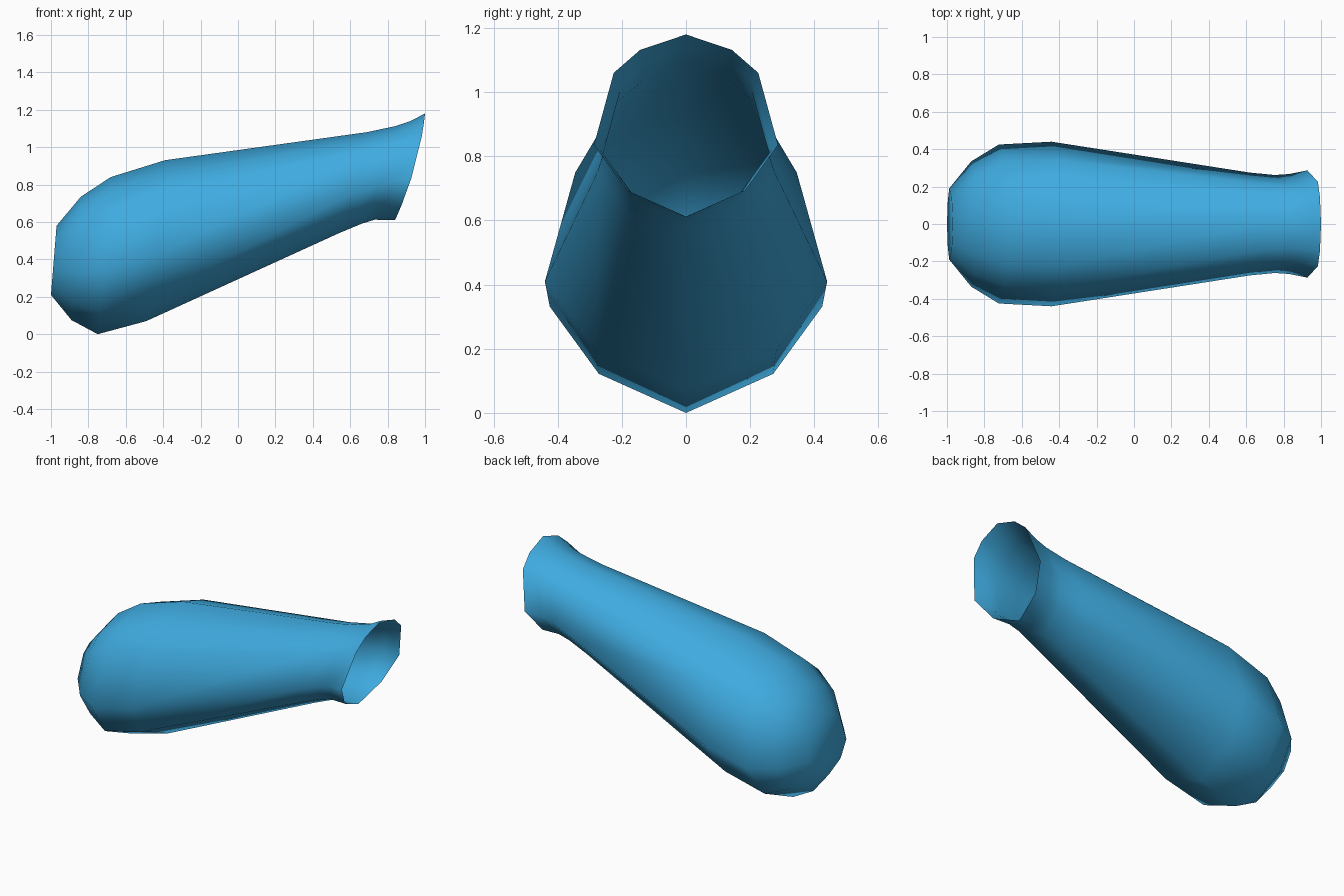
import bpy, bmesh

if "Cube" in bpy.data.objects:
    bpy.data.objects.remove(bpy.data.objects["Cube"])

# Ten-sided cross-section: (share of half-width, height share from bottom to top)
half = [(0.5, 0.915), (0.785, 0.79), (1.0, 0.395), (0.64, 0.145)]
section = [(0, 1)] + half + [(0, 0)] + [(-w, t) for w, t in reversed(half)]

# Rings along the sleeve: top x, top z, bottom x, bottom z, half-width, forward bow
rings = [
    (-0.97, 0.58, -1.00, 0.21, 0.19, 0.0),
    (-0.84, 0.735, -0.89, 0.075, 0.335, 0.0),
    (-0.68, 0.84, -0.75, 0.0, 0.425, 0.0),
    (-0.39, 0.93, -0.49, 0.07, 0.44, 0.01),
    (0.69, 1.08, 0.54, 0.54, 0.275, 0.02),
    (0.84, 1.112, 0.66, 0.59, 0.262, 0.022),
    (0.92, 1.138, 0.73, 0.612, 0.267, 0.025),
    (1.00, 1.18, 0.84, 0.61, 0.287, 0.025),
]

bm = bmesh.new()
loops = []
for tx, tz, bx, bz, hw, bow in rings:
    loops.append([bm.verts.new((bx + (tx - bx) * t + bow * 4 * t * (1 - t),
                                hw * w, bz + (tz - bz) * t))
                  for w, t in section])

# Side walls, with the wide end capped and the flared end left open
n = len(section)
for a, b in zip(loops, loops[1:]):
    for i in range(n):
        j = (i + 1) % n
        bm.faces.new((a[i], a[j], b[j], b[i]))
bm.faces.new(loops[0])
bmesh.ops.recalc_face_normals(bm, faces=bm.faces)
# Make the open shell face outward
bm.faces.ensure_lookup_table()
if bm.faces[-1].normal.x > 0:
    bmesh.ops.reverse_faces(bm, faces=bm.faces)
for f in bm.faces:
    f.smooth = True

mesh = bpy.data.meshes.new("sleeve")
bm.to_mesh(mesh)
bm.free()
sleeve = bpy.data.objects.new("sleeve", mesh)
bpy.context.collection.objects.link(sleeve)

# Blue colour
blue = bpy.data.materials.new("blue")
blue.diffuse_color = (0.05, 0.41, 0.75, 1)
blue.use_nodes = True
blue.node_tree.nodes["Principled BSDF"].inputs["Base Color"].default_value = blue.diffuse_color
mesh.materials.append(blue)
